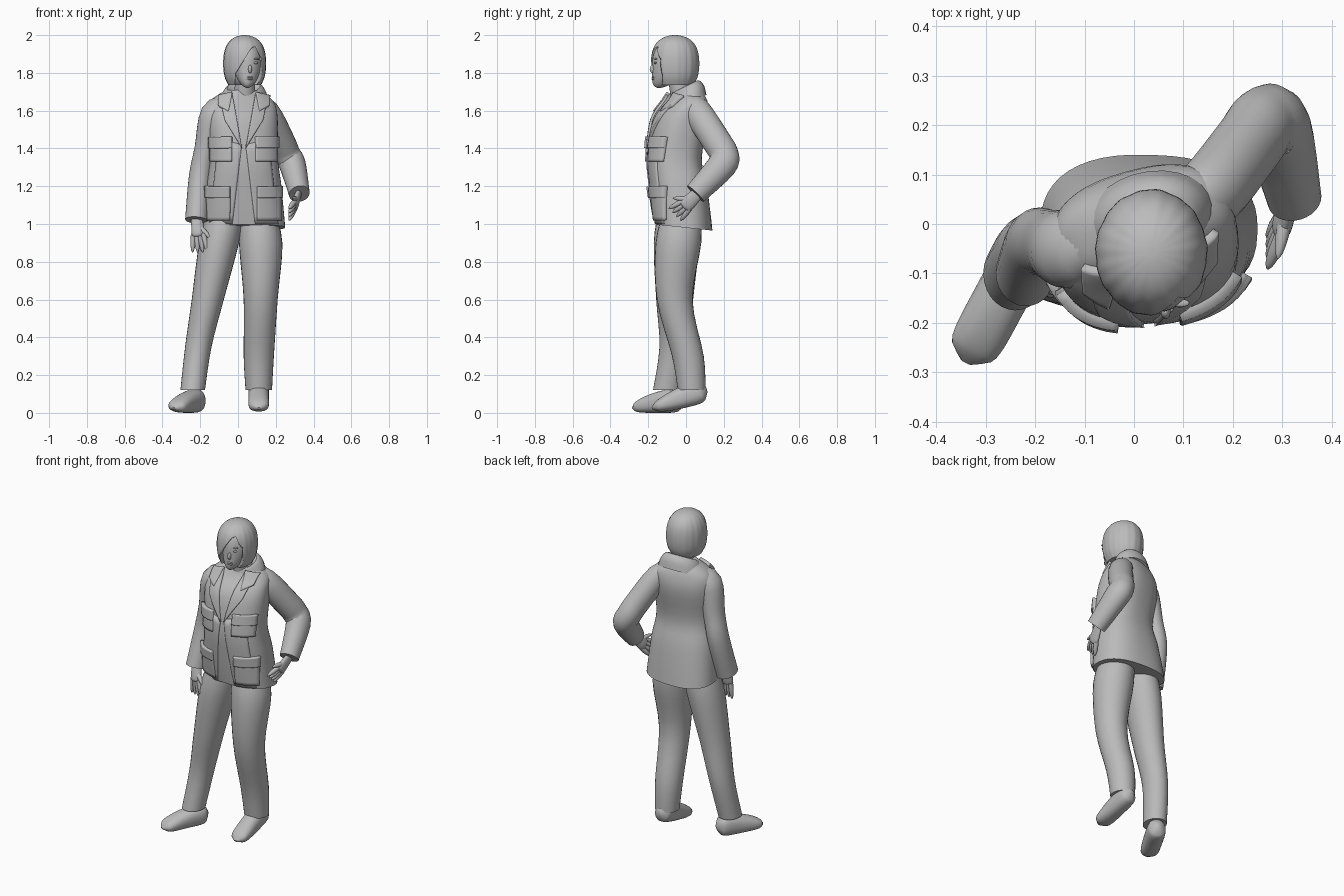
import bpy, bmesh, math
from mathutils import Vector
from mathutils.bvhtree import BVHTree

if "Cube" in bpy.data.objects:
    bpy.data.objects.remove(bpy.data.objects["Cube"])

shade = (.5, .5, .5, 1)
grey = bpy.data.materials.new("plain grey")
grey.use_nodes = True
grey.diffuse_color = shade
grey.node_tree.nodes["Principled BSDF"].inputs["Base Color"].default_value = shade


def finish(name, bm):
    bmesh.ops.recalc_face_normals(bm, faces=bm.faces)
    mesh = bpy.data.meshes.new(name)
    bm.to_mesh(mesh)
    bm.free()
    mesh.materials.append(grey)
    ob = bpy.data.objects.new(name, mesh)
    bpy.context.collection.objects.link(ob)
    bpy.ops.object.select_all(action='DESELECT')
    ob.select_set(True)
    bpy.context.view_layer.objects.active = ob
    bpy.ops.object.shade_smooth_by_angle(angle=math.radians(40))
    return ob


def spline(rows, steps):
    """Smooth curve through rows of numbers."""
    rows = [Vector(row) for row in rows]
    last = len(rows) - 1
    slopes = [(rows[min(i + 1, last)] - rows[max(i - 1, 0)]) / 2 for i in range(last + 1)]
    result = []
    for start, end, leave, arrive in zip(rows, rows[1:], slopes, slopes[1:]):
        for step in range(steps):
            t = step / steps
            ease = t * t * (3 - 2 * t)
            result.append(start.lerp(end, ease) + leave * t * (1 - t) ** 2 - arrive * t * t * (1 - t))
    return result + [rows[last]]


def loft(name, rows, depth=1, upright=False, yaw=None, sides=28, steps=4, power=1, shape=None):
    """Rows hold a centre, a half width and, where it varies, a half depth."""
    rings = spline(rows, steps)
    centres = [Vector(ring[:3]) for ring in rings]
    bm = bmesh.new()
    loops = []
    for i, (ring, centre) in enumerate(zip(rings, centres)):
        along = Vector((0, 0, 1))
        if not upright:
            along = (centres[min(i + 1, len(rings) - 1)] - centres[max(i - 1, 0)]).normalized()
        turn = yaw(centre.z) if yaw else 0
        side = Vector((math.cos(turn), math.sin(turn), 0))
        side = (side - along * side.dot(along)).normalized()
        wide = side * ring[3]
        deep = along.cross(side) * (ring[4] if len(ring) > 4 else ring[3] * depth)
        loop = []
        for k in range(sides):
            angle = math.tau * k / sides
            c, s = (math.copysign(abs(v) ** power, v) for v in (math.cos(angle), math.sin(angle)))
            point = centre + wide * c + deep * s
            loop.append(bm.verts.new(shape(point) if shape else point))
        loops.append(loop)
    for low, high in zip(loops, loops[1:]):
        for k in range(sides):
            n = (k + 1) % sides
            bm.faces.new((low[k], low[n], high[n], high[k]))
    bm.faces.new(loops[0])
    bm.faces.new(loops[-1])
    return finish(name, bm)


def ball(name, centre, size, shape=None):
    bm = bmesh.new()
    bmesh.ops.create_uvsphere(bm, u_segments=32, v_segments=20, radius=1)
    for v in bm.verts:
        unit = shape(v.co) if shape else v.co
        v.co = Vector(c + u * s for c, u, s in zip(centre, unit, size))
    finish(name, bm)


# Jacket body, hem dropping towards the back
def hem(p):
    p.z -= p.y * max(0, 1.05 - p.z) * 1.5
    return p


def torso_twist(z):
    return .5 * z - .52


jacket = loft("jacket_body", [
    (.03, -.01, .98, .22, .15), (.03, -.04, 1.2, .2, .15), (.03, -.06, 1.35, .18, .14),
    (.02, -.03, 1.55, .19, .14), (.02, 0, 1.65, .17, .1), (.02, 0, 1.71, .08, .07)],
    upright=True, yaw=torso_twist, sides=48, power=.82, shape=hem)


# Collar, low in front and high at the nape
def dip(p):
    p.z += p.y / 2
    return p


loft("collar", [(.03, 0, 1.63, .14), (.03, 0, 1.69, .12), (.03, -.01, 1.73, .09), (.03, -.02, 1.7, .06)],
     depth=.75, upright=True, yaw=torso_twist, shape=dip)

# Panels that follow the front of the jacket
tree = BVHTree.FromObject(jacket, bpy.context.evaluated_depsgraph_get())


def patch(name, corners, lift, n=10):
    """Corners go round the panel as x and z."""
    first, second, third, fourth = (Vector(c) for c in corners)
    bm = bmesh.new()
    grid = []
    for j in range(n + 1):
        for i in range(n + 1):
            q = first.lerp(second, i / n).lerp(fourth.lerp(third, i / n), j / n)
            hit = tree.ray_cast(Vector((q.x, -1, q.y)), Vector((0, 1, 0)))[0]
            grid.append(bm.verts.new(hit or tree.find_nearest(Vector((q.x, -.1, q.y)))[0]))
    m = n + 1
    for j in range(n):
        for k in range(j * m, j * m + n):
            bm.faces.new((grid[k], grid[k + 1], grid[k + m + 1], grid[k + m]))
    cloth = finish(name, bm).modifiers.new("cloth", 'SOLIDIFY')
    cloth.thickness, cloth.offset = 2 * lift, 0


for side, sign in (("right", -1), ("left", 1)):
    def mirrored(*points):
        return [(.03 + sign * x, z) for x, z in points]

    patch(f"{side}_front_panel", mirrored((.01, 1.42), (.13, 1.45), (.18, 1), (.06, 1)), .006)
    patch(f"{side}_lapel", mirrored((.06, 1.68), (.12, 1.65), (.1, 1.55), (.01, 1.4)), .012)
    patch(f"{side}_collar_leaf", mirrored((.06, 1.69), (.13, 1.67), (.13, 1.62), (.08, 1.59)), .018)
    for spot, inner, outer, top, drop in (("chest", .06, .17, 1.46, .13), ("hip", .07, .19, 1.2, .18)):
        for part, lift, low in (("pocket", .014, top - drop), ("flap", .022, top - .06)):
            patch(f"{side}_{spot}_{part}", mirrored((inner, top), (outer, top), (outer, low), (inner, low)), lift)

# Sleeves
loft("right_sleeve", [(-.06, -.02, 1.61, .06), (-.13, -.05, 1.58, .07), (-.17, -.04, 1.4, .06),
                      (-.2, -.04, 1.25, .06), (-.22, -.1, 1.02, .06)], depth=1.15)
loft("left_sleeve", [(.08, .02, 1.62, .06), (.15, .06, 1.59, .07), (.23, .16, 1.44, .07), (.26, .2, 1.37, .07),
                     (.29, .19, 1.31, .07), (.325, .05, 1.16, .055)], depth=1.1)


# Hands, each a palm, four fingers and a thumb
def hand(side, wrist, palm, reach, spread, width, depth):
    wrist, palm, reach, spread = (Vector(v) for v in (wrist, palm, reach, spread))
    loft(f"{side}_palm", [(*wrist, width * .8), (*palm, width), (*palm.lerp(wrist, -.2), width / 2)], depth=depth)
    digits = [(f"finger_{k + 1}", palm + spread * (k - 1.5), reach + spread * (k - 1.5) * .6) for k in range(4)]
    digits.append(("thumb", wrist.lerp(palm, .5), palm - wrist.lerp(palm, .5) - spread * 4 + reach * .3))
    for name, root, run in digits:
        loft(f"{side}_{name}", [(*(root + run * t), .012 * (1 - t ** 5) + .002) for t in (0, .5, .85, 1)], sides=12)


hand("left", (.32, .06, 1.16), (.3, 0, 1.1), (-.03, -.06, -.05), (0, .013, -.013), .02, 2)
hand("right", (-.22, -.1, 1.04), (-.21, -.12, .95), (.01, -.01, -.1), (-.017, .005, 0), .035, .6)

# Trousers
loft("left_trouser_leg", [(.1, -.02, 1.08, .09), (.12, -.04, .9, .115), (.12, -.06, .6, .09),
                          (.11, .01, .3, .08), (.11, .03, .12, .07)], depth=1.05, upright=True)
loft("right_trouser_leg", [(-.06, -.04, 1.08, .09), (-.1, -.05, .9, .105), (-.16, -.06, .6, .085),
                           (-.21, -.06, .35, .07), (-.24, -.1, .12, .065)], depth=1.15, upright=True)


# Shoes, tall over the instep and low at the toe
def shoe(name, heel, toe, lift):
    rows = []
    for i in range(13):
        t = i / 12
        end = max(.2, math.sqrt(1 - (2 * t - 1) ** 6))
        height = .065 - .04 * t * t
        spot = Vector(heel).lerp(Vector(toe), t)
        rows.append((*spot, height + lift * (1 - t) ** 1.5, .055 * end, height * end))
    loft(name, rows, steps=2, power=.85)


shoe("left_shoe", (.11, .11), (.11, -.18), .06)
shoe("right_shoe", (-.2, -.02), (-.34, -.28), 0)


# Neck, head and face
def jaw(u):
    low = max(0, -u.z) ** 2
    return Vector((u.x * (1 - low / 5), u.y - low * .6, u.z))


loft("neck", [(.03, -.01, 1.6, .06), (.04, -.05, 1.8, .05)], upright=True)
ball("head", (.05, -.09, 1.85), (.075, .088, .13), jaw)
ball("nose", (.064, -.176, 1.82), (.01, .016, .022))
for side, sign in (("right", -1), ("left", 1)):
    ball(f"{side}_eye", (.062 + sign * .032, -.162, 1.853), (.012, .007, .006))
    ball(f"{side}_eyebrow", (.062 + sign * .032, -.16, 1.874), (.018, .008, .004))
for lip, z in (("upper", 1.777), ("lower", 1.768)):
    ball(f"{lip}_lip", (.06, -.172, z), (.02, .01, .006))


# Bobbed hair with strand grooves, opened for the face
def strands(p):
    middle = Vector((.035, -.058, p.z))
    a = math.atan2(p.y - middle.y, p.x - middle.x)
    return middle.lerp(p, 1 + .012 * math.sin(14 * a) * math.sin(5 * a + 1))


rows = []
for i in range(13):
    u = math.sin(math.pi / 2 * min(i / 12, .97))
    rows.append((.035, -.058, 1.735 + .265 * u, .115 * math.sqrt(1 - u ** 5) * (1 - (1 - u) ** 6 / 4)))
hair = loft("hair", rows, depth=1.13, upright=True, sides=96, steps=2, shape=strands)

bm = bmesh.new()
outline = [(-.02, 1.7), (-.01, 1.8), (.07, 1.93), (.09, 1.94), (.125, 1.87), (.125, 1.7)]
opening = bm.faces.new([bm.verts.new((x, -1, z)) for x, z in outline])
moved = bmesh.ops.extrude_face_region(bm, geom=[opening], use_keep_orig=True)["geom"]
bmesh.ops.translate(bm, vec=(0, .875, 0), verts=[g for g in moved if isinstance(g, bmesh.types.BMVert)])
cutter = finish("face_opening_cutter", bm)
cutter.hide_render = True
cut = hair.modifiers.new("face opening", 'BOOLEAN')
cut.operation, cut.object, cut.solver = 'DIFFERENCE', cutter, 'EXACT'
bpy.context.view_layer.objects.active = hair
bpy.ops.object.modifier_apply(modifier=cut.name)
bpy.data.objects.remove(cutter)
